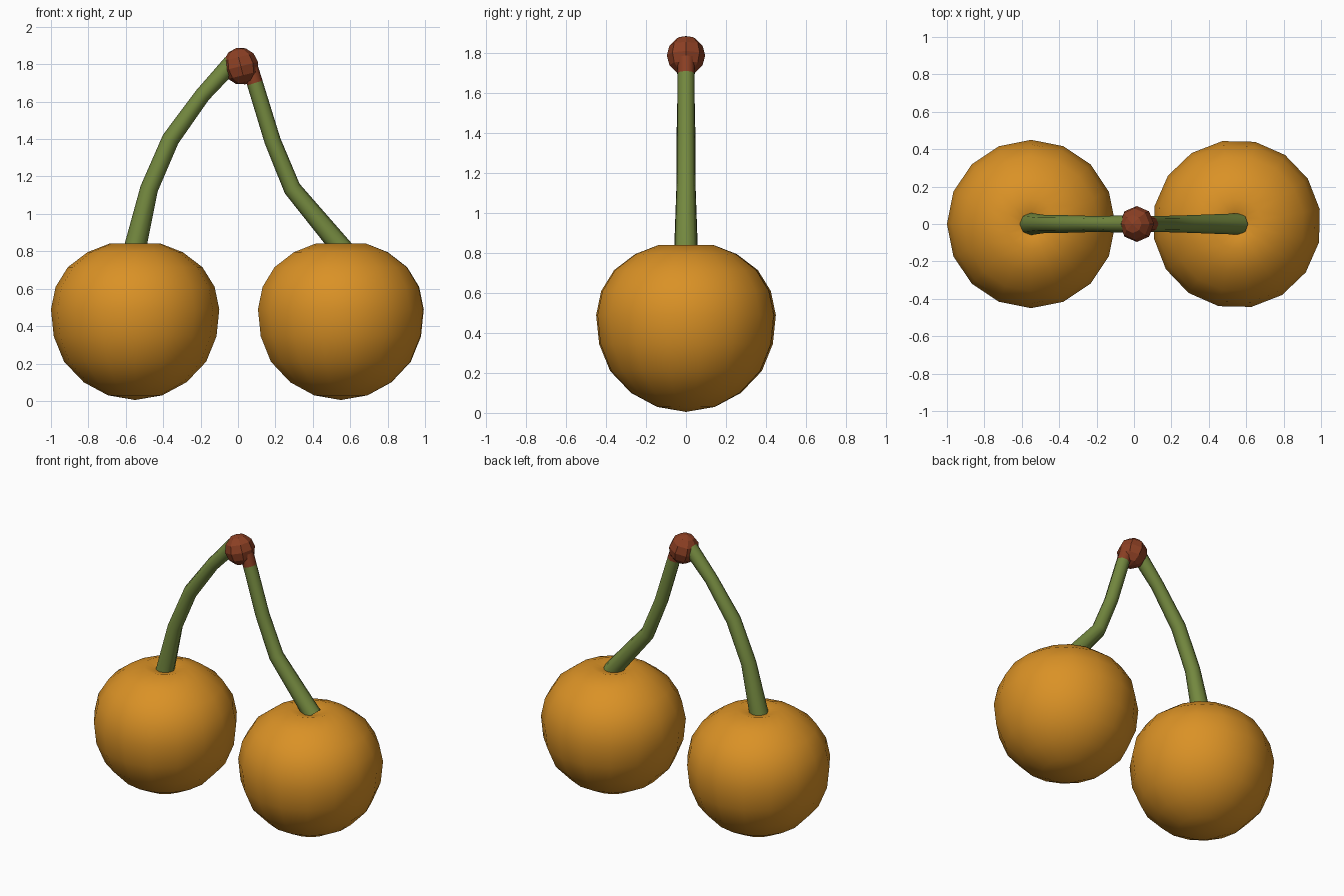
import bpy, bmesh, math
from mathutils import Vector, Matrix

if "Cube" in bpy.data.objects:
    bpy.data.objects.remove(bpy.data.objects["Cube"])


def material(name, rgb):
    m = bpy.data.materials.new(name)
    m.diffuse_color = (*rgb, 1)
    m.use_nodes = True
    m.node_tree.nodes["Principled BSDF"].inputs["Base Color"].default_value = m.diffuse_color
    return m


ORANGE = material("orange", (0.70, 0.285, 0.019))
GREEN = material("green", (0.175, 0.25, 0.05))
BROWN = material("reddish brown", (0.26, 0.05, 0.017))


def finish(name, bm, mats, smooth):
    bmesh.ops.recalc_face_normals(bm, faces=bm.faces)
    for f in bm.faces:
        f.smooth = smooth
    me = bpy.data.meshes.new(name)
    bm.to_mesh(me)
    bm.free()
    for m in mats:
        me.materials.append(m)
    ob = bpy.data.objects.new(name, me)
    bpy.context.collection.objects.link(ob)
    return ob


def skin(bm, rings):
    """Join consecutive rings; a ring of one vertex is a pole."""
    for a, b in zip(rings, rings[1:]):
        n = max(len(a), len(b))
        for i in range(n):
            j = (i + 1) % n
            if len(a) == 1:
                bm.faces.new((a[0], b[i], b[j]))
            elif len(b) == 1:
                bm.faces.new((a[i], a[j], b[0]))
            else:
                bm.faces.new((a[i], a[j], b[j], b[i]))


# Cherries: lathed profile (radius, height) with a shallow dimple on top
PROFILE = [(0, 0.005), (0.145, 0.03), (0.275, 0.10), (0.38, 0.21), (0.435, 0.345),
           (0.45, 0.49), (0.425, 0.61), (0.36, 0.715), (0.255, 0.795),
           (0.135, 0.842), (0.06, 0.822), (0, 0.805)]


def cherry(name, x, turn):
    bm = bmesh.new()
    rings = []
    for r, z in PROFILE:
        n = 16 if r else 1
        rings.append([bm.verts.new((x + r * math.cos(turn + math.tau * i / n),
                                    r * math.sin(turn + math.tau * i / n), z))
                      for i in range(n)])
    skin(bm, rings)
    finish(name, bm, [ORANGE], True)


cherry("left_cherry", -0.55, 0)
cherry("right_cherry", 0.55, math.radians(10))


# Stems: eight-sided tubes along (x, z, radius) paths
def stem(name, path, brown_above):
    bm = bmesh.new()
    pts = [Vector((x, 0, z)) for x, z, r in path]
    rings = []
    for k, p in enumerate(pts):
        t = (pts[min(k + 1, len(pts) - 1)] - pts[max(k - 1, 0)]).normalized()
        side = Vector((t.z, 0, -t.x))
        r = path[k][2]
        rings.append([bm.verts.new(p + r * (side * math.cos(a) + Vector((0, 1, 0)) * math.sin(a)))
                      for a in (math.tau * i / 8 for i in range(8))])
    skin(bm, rings)
    bm.faces.new(rings[0])
    bm.faces.new(rings[-1])
    for f in bm.faces:
        f.material_index = int(f.calc_center_median().z > brown_above)
    ob = finish(name, bm, [GREEN, BROWN], True)
    return ob


stems = [
    stem("left_stem", [(-0.555, 0.80, 0.06), (-0.475, 1.135, 0.048), (-0.36, 1.40, 0.047),
                       (-0.19, 1.635, 0.042), (-0.035, 1.805, 0.047)], 9),
    stem("right_stem", [(0.565, 0.805, 0.057), (0.29, 1.135, 0.047), (0.185, 1.39, 0.044),
                        (0.09, 1.70, 0.043), (0.06, 1.79, 0.045)], 1.72),
]

# Woody knob joining the stems
bm = bmesh.new()
bmesh.ops.create_uvsphere(bm, u_segments=8, v_segments=6, radius=0.1)
bmesh.ops.transform(bm, verts=bm.verts, matrix=Matrix.Translation((0.015, 0, 1.79))
                    @ Matrix.Rotation(math.radians(-14), 4, 'Y')
                    @ Matrix.Diagonal((0.95, 0.96, 1.0, 1)))
finish("stem_knob", bm, [BROWN], False)

# Keep the cut ends of the stems crisp
for ob in stems:
    bpy.ops.object.select_all(action='DESELECT')
    ob.select_set(True)
    bpy.context.view_layer.objects.active = ob
    bpy.ops.object.shade_smooth_by_angle(angle=math.radians(50))
